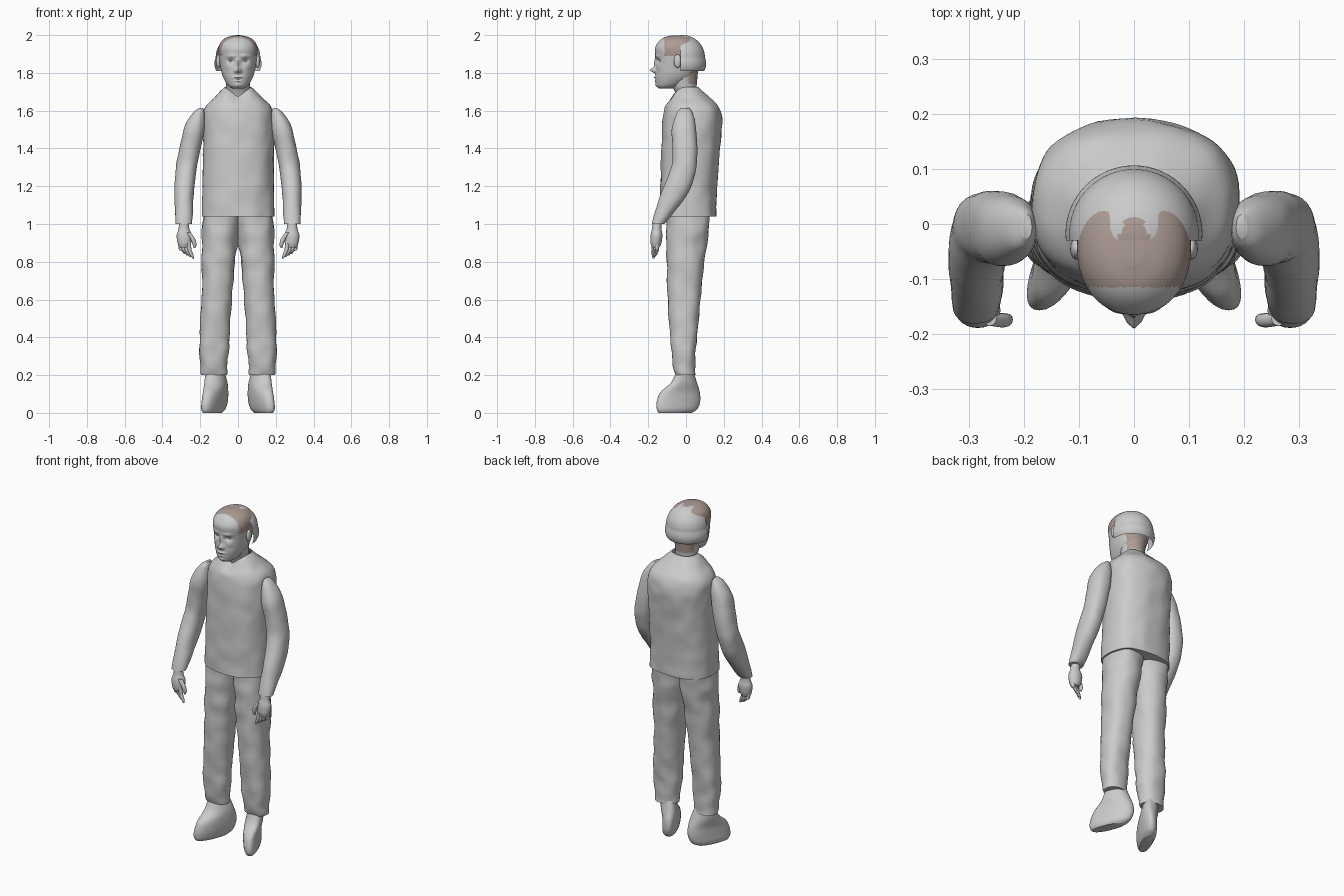
import bpy, bmesh, math
from mathutils import Vector, noise

cube = bpy.data.objects.get("Cube")
if cube:
    bpy.data.objects.remove(cube, do_unlink=True)


def material(name, colour):
    m = bpy.data.materials.new(name)
    m.use_nodes = True
    m.diffuse_color = colour
    m.node_tree.nodes["Principled BSDF"].inputs["Base Color"].default_value = colour
    return m


GREY = material("plain grey", (0.6, 0.6, 0.6, 1))
BROWN = material("hair brown", (0.42, 0.33, 0.3, 1))


def finish(name, bm, brown_rule=None):
    bmesh.ops.recalc_face_normals(bm, faces=bm.faces)
    for f in bm.faces:
        f.smooth = True
        if brown_rule and brown_rule(f.calc_center_median()):
            f.material_index = 1
    mesh = bpy.data.meshes.new(name)
    bm.to_mesh(mesh)
    bm.free()
    obj = bpy.data.objects.new(name, mesh)
    bpy.context.collection.objects.link(obj)
    mesh.materials.append(GREY)
    if brown_rule:
        mesh.materials.append(BROWN)
    bpy.ops.object.select_all(action="DESELECT")
    obj.select_set(True)
    bpy.context.view_layer.objects.active = obj
    bpy.ops.object.shade_smooth_by_angle(angle=math.radians(50))
    return obj


def spline(rows, steps):
    """Smoothly interpolate the rows (Catmull-Rom)."""
    out = []
    for i in range(len(rows) - 1):
        a, b = rows[max(i - 1, 0)], rows[i]
        c, d = rows[i + 1], rows[min(i + 2, len(rows) - 1)]
        for k in range(steps):
            t = k / steps
            out.append([q + t * ((r - p) + t * (2 * p - 5 * q + 4 * r - s
                        + t * (3 * (q - r) + s - p))) / 2
                        for p, q, r, s in zip(a, b, c, d)])
    return out + [list(rows[-1])]


def loft(name, rows, side=1, sides=32, steps=6, power=2.0, wrinkle=0.0,
         caps=(True, True), shape=None, brown_rule=None):
    """Skin rounded sections given as (z, x min, x max, y min, y max)."""
    bm = bmesh.new()
    rings = []
    for z, x0, x1, y0, y1 in spline(rows, steps):
        ring = []
        for i in range(sides):
            a = math.tau * i / sides
            c, s = math.cos(a), math.sin(a)
            u = math.copysign(abs(c) ** (2 / power), c)
            v = math.copysign(abs(s) ** (2 / power), s)
            p = Vector(((x0 + x1 + u * (x1 - x0)) / 2, (y0 + y1 + v * (y1 - y0)) / 2, z))
            if wrinkle:
                n = wrinkle * noise.noise(p * 14)
                p += Vector((c * n, s * n, 0))
            if shape:
                p = shape(p)
            ring.append(bm.verts.new((p.x * side, p.y, p.z)))
        rings.append(ring)
    for low, high in zip(rings, rings[1:]):
        for i in range(sides):
            j = (i + 1) % sides
            bm.faces.new((low[i], low[j], high[j], high[i]))
    for ring, wanted in zip((rings[0], rings[-1]), caps):
        if wanted:
            bm.faces.new(ring)
    return finish(name, bm, brown_rule)


def ellipsoid(name, centre, size):
    bm = bmesh.new()
    bmesh.ops.create_uvsphere(bm, u_segments=20, v_segments=12, radius=1)
    bmesh.ops.scale(bm, vec=size, verts=bm.verts)
    bmesh.ops.translate(bm, vec=centre, verts=bm.verts)
    return finish(name, bm)


# Sleeveless top with a shallow V at the front of the collar
def collar(p):
    if p.y < 0 and p.z > 1.62:
        p.z -= 0.5 * (p.z - 1.62) * max(0, 1 - abs(p.x) / 0.07)
    return p


loft("torso", [(1.04, -.19, .195, -.135, .16), (1.2, -.19, .19, -.135, .165),
               (1.4, -.185, .19, -.13, .18), (1.55, -.185, .19, -.122, .19),
               (1.62, -.17, .175, -.11, .175), (1.67, -.125, .125, -.085, .125),
               (1.725, -.07, .07, -.057, .065)],
     sides=64, power=2.4, wrinkle=.006, caps=(True, False), shape=collar)

# Neck, brown at the nape
loft("neck", [(1.58, -.07, .07, -.03, .07), (1.69, -.062, .062, -.055, .055),
              (1.75, -.065, .065, -.085, .058), (1.82, -.075, .075, -.09, .065)],
     sides=48, brown_rule=lambda c: c.z > 1.745 and c.y > .01)

# Face features: x, z, width, height, push forward
FEATURES = [(0, 1.815, .014, .014, .03), (0, 1.85, .01, .025, .012),
            (0, 1.776, .024, .005, .009), (0, 1.757, .02, .005, .007),
            (0, 1.735, .02, .012, .007), (.038, 1.863, .017, .011, -.015),
            (.035, 1.889, .026, .008, .006), (.05, 1.83, .02, .015, .004),
            (.014, 1.809, .007, .007, .01)]


def face(p):
    if p.y < -.05:
        push = sum(a * math.exp(-((abs(p.x) - x) / w) ** 2 - ((p.z - z) / h) ** 2)
                   for x, z, w, h, a in FEATURES)
        p.y -= push * min(1, (-.05 - p.y) / .06)
    return p


def hairline(c):
    return c.y > -.115 and c.z > 1.89 or c.y > .02 and c.z < 1.83


loft("head", [(1.717, -.03, .03, -.142, -.07), (1.735, -.055, .055, -.155, -.02),
              (1.78, -.08, .08, -.161, .045), (1.83, -.093, .093, -.158, .07),
              (1.88, -.1, .1, -.16, .08), (1.93, -.103, .103, -.164, .08),
              (1.965, -.09, .09, -.145, .06), (1.988, -.06, .06, -.115, .03),
              (1.998, -.02, .02, -.075, -.02)],
     sides=96, steps=10, power=2.15, shape=face, brown_rule=hairline)

# Domed cap over the back of the skull, with a rounded brown notch on top
dome = bmesh.new()
bmesh.ops.create_uvsphere(dome, u_segments=64, v_segments=48, radius=.118)
for v in dome.verts:
    if v.co.z < 0:
        v.co.xy *= 1 + 3 * abs(v.co.z)
bmesh.ops.translate(dome, vec=(0, -.018, 1.882), verts=dome.verts)
for point, normal in (((0, -.03, 0), (0, -1, 0)), ((0, 0, 1.81), (0, 0, -1))):
    bmesh.ops.bisect_plane(dome, geom=dome.verts[:] + dome.edges[:] + dome.faces[:],
                           plane_co=point, plane_no=normal, clear_outer=True)
finish("skull_cap", dome, lambda c: c.z > 1.95 and (c.x / .028) ** 2 + ((c.y + .03) / .042) ** 2 < 1)

# Paired parts: trousers, shoes, sleeves, hands, ears and eyes
for side, tag in ((1, "left"), (-1, "right")):
    loft(tag + "_trouser_leg",
         [(.2, .06, .195, -.055, .045), (.25, .055, .203, -.068, .048),
          (.4, .046, .203, -.085, .058), (.6, .03, .193, -.095, .075),
          (.8, .015, .19, -.102, .097), (.95, -.005, .19, -.102, .115),
          (1.06, -.01, .185, -.1, .125)], side, power=2.3, wrinkle=.009)

    def toe_out(p):
        p.x -= p.y * .4
        return p

    loft(tag + "_shoe",
         [(0, .08, .145, -.145, .03), (.02, .068, .155, -.155, .06),
          (.06, .06, .155, -.155, .075), (.11, .057, .155, -.135, .073),
          (.16, .06, .165, -.08, .058), (.22, .075, .165, -.05, .04)],
         side, power=2.3, shape=toe_out)
    loft(tag + "_sleeve",
         [(1.615, .185, .205, -.025, .018), (1.585, .175, .24, -.05, .035),
          (1.5, .178, .288, -.075, .055), (1.35, .208, .32, -.07, .06),
          (1.25, .225, .333, -.095, .045), (1.15, .233, .336, -.138, .003),
          (1, .245, .33, -.182, -.115)], side, power=2.2, wrinkle=.004)
    loft(tag + "_palm",
         [(1.02, .262, .31, -.175, -.128), (.975, .258, .315, -.18, -.13),
          (.94, .243, .325, -.188, -.125), (.9, .248, .32, -.188, -.13),
          (.875, .26, .31, -.18, -.14)], side, sides=24)
    for i, name in enumerate(("index", "middle", "ring", "little")):
        x, y, tip = .262 + .015 * i, -.172 + .006 * i, .818 + .008 * i
        loft(f"{tag}_{name}_finger",
             [(z, x - r - bend, x + r - bend, y - r, y + r)
              for z, r, bend in ((.91, .011, 0), (.865, .011, .005),
                                 (tip + .015, .009, .018), (tip, .004, .024))],
             side, sides=12, steps=4)
    loft(tag + "_thumb",
         [(.955, .25, .275, -.185, -.16), (.92, .226, .252, -.188, -.162),
          (.89, .22, .24, -.185, -.163), (.872, .226, .235, -.178, -.168)],
         side, sides=12, steps=4)
    ellipsoid(tag + "_ear", (side * .104, -.045, 1.862), (.012, .02, .036))
    ellipsoid(tag + "_eye", (side * .037, -.128, 1.862), (.014, .012, .009))
